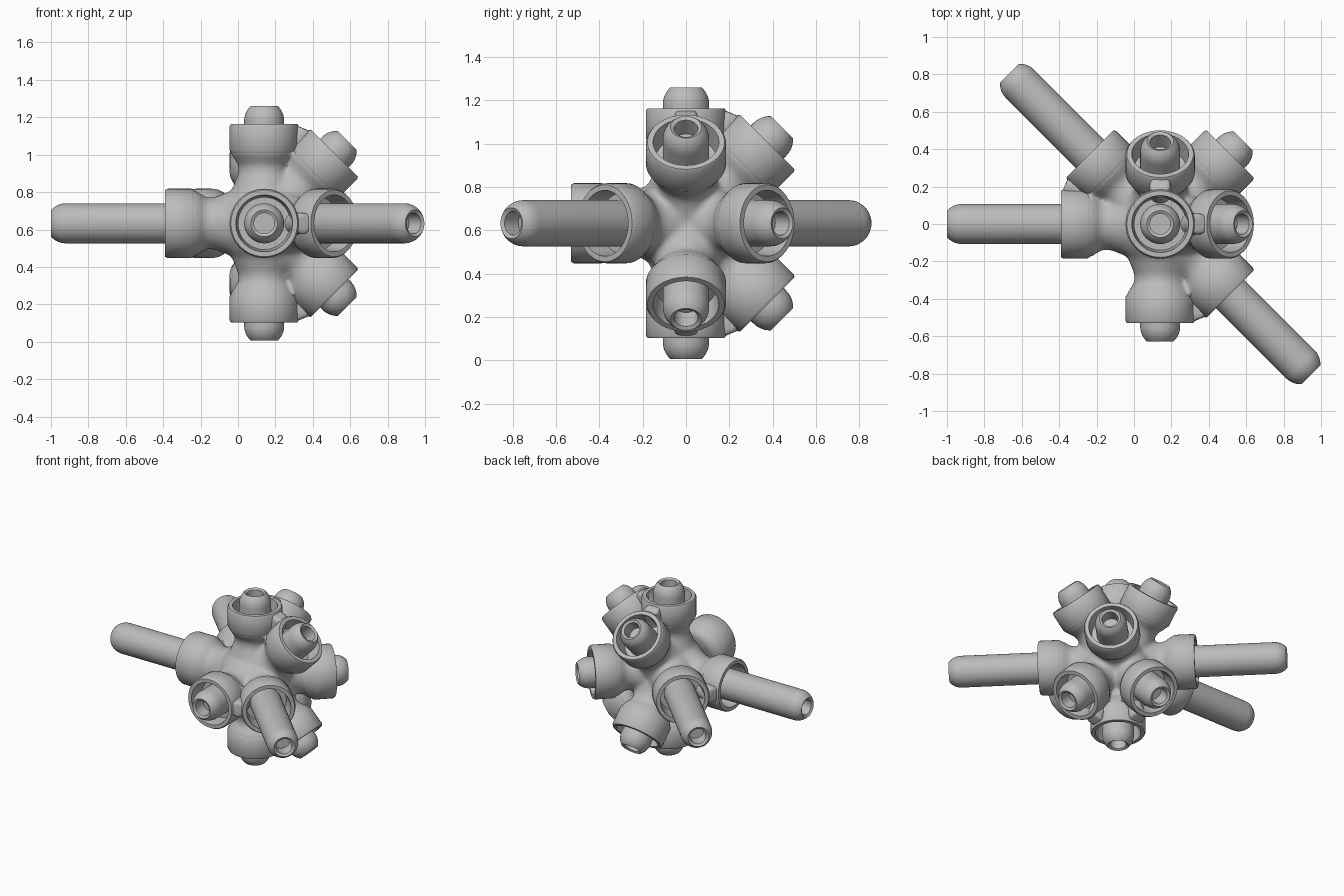
import bpy, bmesh, math
from mathutils import Vector, Matrix

cube = bpy.data.objects.get("Cube")
if cube:
    bpy.data.objects.remove(cube, do_unlink=True)

CENTRE = Vector((0.14, 0, 0.633))

grey = bpy.data.materials.new("plain grey")
grey.use_nodes = True
grey.diffuse_color = (0.5, 0.5, 0.5, 1)
grey.node_tree.nodes["Principled BSDF"].inputs["Base Color"].default_value = (0.5, 0.5, 0.5, 1)


def lathe(bm, profile, direction, steps=40):
    """Revolve (radius, distance) points round an axis leaving the centre."""
    part = bmesh.new()
    verts = [part.verts.new((r, 0, d)) for r, d in profile]
    edges = [part.edges.new(pair) for pair in zip(verts, verts[1:])]
    bmesh.ops.spin(part, geom=verts + edges, cent=(0, 0, 0), axis=(0, 0, 1),
                   angle=math.tau, steps=steps)
    bmesh.ops.remove_doubles(part, verts=part.verts, dist=0.0005)
    bmesh.ops.recalc_face_normals(part, faces=part.faces)
    turn = direction.to_track_quat("Z", "Y").to_matrix().to_4x4()
    part.transform(Matrix.Translation(CENTRE) @ turn)
    temp = bpy.data.meshes.new("temp")
    part.to_mesh(temp)
    part.free()
    bm.from_mesh(temp)
    bpy.data.meshes.remove(temp)


def make_object(name, bm):
    mesh = bpy.data.meshes.new(name)
    bm.to_mesh(mesh)
    bm.free()
    mesh.materials.append(grey)
    obj = bpy.data.objects.new(name, mesh)
    bpy.context.collection.objects.link(obj)
    bpy.ops.object.select_all(action="DESELECT")
    obj.select_set(True)
    bpy.context.view_layer.objects.active = obj
    bpy.ops.object.shade_smooth_by_angle(angle=math.radians(35))
    return obj


def pin_profile(start, end):
    """Round rod with a domed tip that has an open hole."""
    r, dome = 0.107, end - 0.08
    points = [(0, start), (r, start)]
    for i in range(7):
        a = math.radians(48) * i / 6
        points.append((r * math.cos(a), dome + r * math.sin(a)))
    return points + [(0.055, end - 0.01), (0.055, end - 0.1), (0, end - 0.1)]


# Directions of the long rods and of the short pins
long_dirs = [(-1, 0, 0), (-1, 1, 0), (1, -1, 0)]
short_dirs = [(0, 0, 1), (0, 0, -1), (0, -1, 0), (1, 1, 0),
              (1, 0, 1), (1, 0, -1), (0, 1, 1), (0, 1, -1)]
long_dirs = [Vector(d).normalized() for d in long_dirs]
short_dirs = [Vector(d).normalized() for d in short_dirs]
all_dirs = long_dirs + short_dirs

# Hub: ball, flared necks and webs between close neighbours, blended together
hub_bm = bmesh.new()
bmesh.ops.create_uvsphere(hub_bm, u_segments=40, v_segments=24, radius=0.25,
                          matrix=Matrix.Translation(CENTRE))
neck = [(0, 0), (0.2, 0.12), (0.165, 0.2), (0.138, 0.27), (0.138, 0.31),
        (0.18, 0.375), (0.18, 0.4), (0, 0.4)]
web = [(0, 0.2), (0.06, 0.2), (0.06, 0.55), (0, 0.55)]
for i, a in enumerate(all_dirs):
    lathe(hub_bm, neck, a)
    for b in all_dirs[i + 1:]:
        if a.dot(b) > 0.7:
            lathe(hub_bm, web, (a + b).normalized())
hub = make_object("hub", hub_bm)
remesh = hub.modifiers.new("blend", "REMESH")
remesh.mode = "VOXEL"
remesh.voxel_size = 0.012
remesh.use_smooth_shade = True
soften = hub.modifiers.new("soften", "SMOOTH")
soften.factor = 0.5
soften.iterations = 14

# Open cups and the rods or pins seated in them
cup = [(0, 0.37), (0.172, 0.37), (0.185, 0.39), (0.185, 0.518), (0.178, 0.53),
       (0.152, 0.53), (0.14, 0.42), (0, 0.42)]
for kind, dirs, end in (("long_rod", long_dirs, 1.14), ("short_pin", short_dirs, 0.628)):
    for n, d in enumerate(dirs, 1):
        cup_bm = bmesh.new()
        lathe(cup_bm, cup, d, 48)
        make_object(f"{kind}_cup_{n}", cup_bm)
        pin_bm = bmesh.new()
        lathe(pin_bm, pin_profile(0.4, end), d)
        make_object(f"{kind}_{n}", pin_bm)
